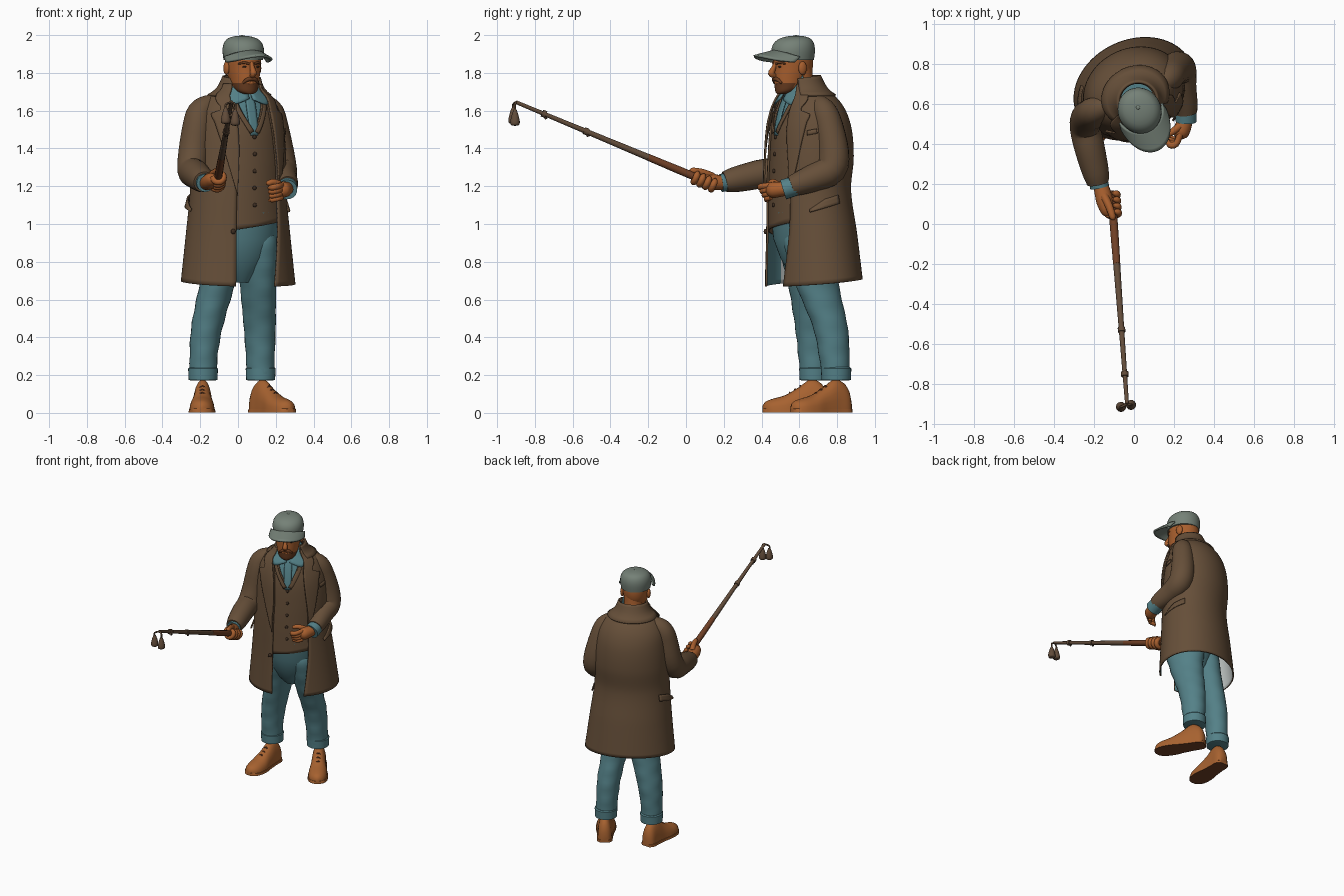
import bpy, bmesh, math
from mathutils import Vector

if "Cube" in bpy.data.objects:
    bpy.data.objects.remove(bpy.data.objects["Cube"])
V, pi = Vector, math.pi
YAW = math.radians(25)
C, S = math.cos(YAW), math.sin(YAW)

def mat(name, r, g, b):
    lin = lambda c: ((c / 255 + 0.055) / 1.055) ** 2.4
    m = bpy.data.materials.new(name)
    m.diffuse_color = (lin(r), lin(g), lin(b), 1)
    m.use_nodes = True
    m.node_tree.nodes["Principled BSDF"].inputs["Base Color"].default_value = m.diffuse_color
    return m
COAT = mat("coat brown", 102, 79, 57)
TEAL = mat("teal cloth", 84, 129, 136)
SKIN = mat("skin", 168, 95, 46)
SHOE = mat("tan leather", 167, 98, 48)
CAP = mat("cap grey green", 117, 129, 119)
BEARD = mat("beard brown", 104, 60, 32)
DARK = mat("dark brown", 62, 46, 34)
ROD = mat("rod brown", 98, 76, 58)
GRIP = mat("grip red brown", 112, 64, 38)
LINING = mat("lining grey", 196, 202, 200)

# ---------- helpers ----------
def key(K, x):
    """Smooth interpolation of rows (x, a, b, ...)."""
    x = min(max(x, K[0][0]), K[-1][0])
    i = next(i for i in range(len(K) - 1) if x <= K[i + 1][0])
    h = K[i + 1][0] - K[i][0]
    t = (x - K[i][0]) / h
    def slope(n, k):
        lo, hi = max(n - 1, 0), min(n + 1, len(K) - 1)
        return (K[hi][k] - K[lo][k]) / (K[hi][0] - K[lo][0])
    return [(2*t**3 - 3*t*t + 1) * K[i][k] + (t**3 - 2*t*t + t) * h * slope(i, k)
            + (3*t*t - 2*t**3) * K[i + 1][k] + (t**3 - t*t) * h * slope(i + 1, k)
            for k in range(1, len(K[0]))]

def finish(name, bm, *mats, recalc=True):
    if recalc:
        bmesh.ops.recalc_face_normals(bm, faces=bm.faces)
    me = bpy.data.meshes.new(name)
    bm.to_mesh(me)
    bm.free()
    ob = bpy.data.objects.new(name, me)
    bpy.context.collection.objects.link(ob)
    for m in mats:
        me.materials.append(m)
    bpy.ops.object.select_all(action='DESELECT')
    ob.select_set(True)
    bpy.context.view_layer.objects.active = ob
    bpy.ops.object.shade_smooth_by_angle(angle=math.radians(45))
    return ob

def loft(name, rings, *mats, rule=None):
    bm = bmesh.new()
    R = [[bm.verts.new(p) for p in r] for r in rings]
    n = len(R[0])
    for a, b in zip(R, R[1:]):
        for i in range(n):
            f = bm.faces.new((a[i], a[(i + 1) % n], b[(i + 1) % n], b[i]))
            if rule:
                f.material_index = rule(f.calc_center_median())
    bm.faces.new(R[0])
    bm.faces.new(R[-1])
    return finish(name, bm, *mats)

def ellipse(z, a, b, cx, cy, yaw=True, n=36):
    c, s = (C, S) if yaw else (1, 0)
    return [V((cx + c*a*math.sin(t) + s*b*math.cos(t), cy + s*a*math.sin(t) - c*b*math.cos(t), z))
            for t in (2*pi*i/n for i in range(n))]

def tube(name, pts, m, n=14):
    """Round tube through (x, y, z, radius) points."""
    K = [(i, *p) for i, p in enumerate(pts)]
    steps = (len(pts) - 1) * 3
    P = [key(K, i / 3) for i in range(steps + 1)]
    rings, side, old = [], None, None
    for i, p in enumerate(P):
        d = (V(P[min(i + 1, steps)][:3]) - V(P[max(i - 1, 0)][:3])).normalized()
        side = d.orthogonal().normalized() if side is None else old.rotation_difference(d) @ side
        old = d
        up = d.cross(side)
        rings.append([V(p[:3]) + max(p[3], .002) * (side * math.cos(t) + up * math.sin(t))
                      for t in (2*pi*k/n for k in range(n))])
    return loft(name, rings, m)

def ball(name, pos, size, m):
    bm = bmesh.new()
    bmesh.ops.create_uvsphere(bm, u_segments=14, v_segments=8, radius=1)
    for v in bm.verts:
        x, y, z = v.co.x*size[0], v.co.y*size[1], v.co.z*size[2]
        v.co = V(pos) + V((C*x - S*y, S*x + C*y, z))
    return finish(name, bm, m)

def sheet(name, f, nu, nv, thick, *mats, rule=None):
    """Thickened grid from a function of u, v in 0..1; material slots come in outer, inner pairs."""
    bm = bmesh.new()
    G = [[bm.verts.new(f(i/nu, j/nv)) for j in range(nv + 1)] for i in range(nu + 1)]
    for i in range(nu):
        for j in range(nv):
            q = bm.faces.new((G[i][j], G[i+1][j], G[i+1][j+1], G[i][j+1]))
            if rule:
                q.material_index = rule(i/nu, q.calc_center_median().z)
    ob = finish(name, bm, *mats, recalc=False)
    md = ob.modifiers.new("thickness", 'SOLIDIFY')
    md.thickness, md.offset, md.material_offset = thick, -1, min(len(mats) - 1, 1)
    return ob

# ---------- torso surface: z, half width, half depth, centre ----------
BODY = [(.64, .320, .250, 0, .68), (.95, .285, .230, 0, .665), (1.18, .262, .215, 0, .65),
        (1.35, .262, .220, 0, .66), (1.5, .250, .210, 0, .66), (1.6, .226, .183, 0, .655),
        (1.67, .178, .146, .005, .645), (1.715, .118, .108, .012, .63), (1.8, .083, .084, .02, .613)]
def surf(t, z, off=0):
    a, b, cx, cy = key(BODY, z)
    u, v = (a + off) * math.sin(t), -(b + off) * math.cos(t)
    return V((cx + C*u - S*v, cy + S*u + C*v, z))
OPEN = [(.64, .38, .33), (1.0, .39, .55), (1.2, .38, .60), (1.45, .37, .50),
        (1.6, .46, .50), (1.71, .75, .70), (1.8, .95, .90)]

# coat with open front; the inside is brown and teal near the front edges, grey behind
def coat(u, v):
    t = .33 + u * (2*pi - .71)
    z0 = .69 - .022 * math.cos(t)
    z = z0 + (1.77 - z0) * v
    l, r = key(OPEN, z)
    return surf(r + u * (2*pi - l - r), z)
sheet("coat", coat, 64, 44, .01, COAT, LINING, COAT, TEAL, COAT, COAT,
      rule=lambda u, z: 0 if .18 < u < .82 and z < 1.0 else 2 if z < 1.0 else 4)
sheet("coat_collar", lambda u, v: surf(.85 + u*(2*pi - 1.7), 1.685 + (.085 + .02*math.sin(pi*u))*v, .016 - .004*v), 40, 6, .012, COAT)

# lapels, pocket flaps
WIDTH = [(1.15, 0), (1.35, .25), (1.54, .5), (1.59, .56), (1.605, .3), (1.66, .45), (1.75, .5)]
for side, k in (("right", -1), ("left", 1)):
    def lapel(u, v, k=k):
        z = 1.15 + .59 * v
        e = key(OPEN, z)[0 if k < 0 else 1] - .01
        return surf(k * (e + u * max(key(WIDTH, z)[0], 0)), z, .011)
    sheet(side + "_lapel", lapel, 8, 30, .009, COAT)
    t0 = 1.05 if k > 0 else 1.5
    sheet(side + "_pocket_flap", lambda u, v: surf(k*(t0 + .75*u), 1.065 + .045*u + .045*v*(.3 + .7*min(1, 2*u)), .014 - .008*v), 10, 3, .008, COAT)
sheet("breast_pocket", lambda u, v: surf(.98 + .24*u, 1.47 + .01*u + .025*v, .008), 5, 2, .006, COAT)

# shirt, waistcoat, necktie, shirt collar
loft("shirt", [[surf(2*pi*i/36, 1.3 + .435*j/16, -.022) for i in range(36)] for j in range(17)], TEAL)
def vest(u, v):
    t = -1 + 2*u
    lo, hi = .985 + .04*t, min(1.49 + .42*abs(t), 1.66)
    return surf(t, lo + (hi - lo)*v, -.010)
sheet("waistcoat", vest, 32, 24, .008, COAT)
for k in (-1, 1):
    sheet("waistcoat_neck_edge", lambda u, v: surf(k*(.02 + .4*v + .09*u), 1.49 + .165*v - .012*u, -.003), 3, 10, .006, COAT)
    sheet("shirt_collar", lambda u, v: surf(k*(.06 + 1.1*u), 1.675 - .045*(1-abs(2*u-.7)) + (.08 + .02*u)*v, .003 - .012*v), 8, 5, .008, TEAL)
sheet("necktie", lambda u, v: surf((u - .5)*(.18 + .12*v), 1.47 + .23*v, -.008), 4, 10, .008, TEAL)
for i in range(5):
    ball("waistcoat_button", surf(0, 1.1 + .09*i, -.008), (.011, .007, .011), DARK)
ball("coat_button", surf(-.45, .96, .004), (.014, .009, .014), DARK)

# trousers
loft("trouser_top", [ellipse(z, a, b, cx, .645) for z, a, b, cx in
                     ((.69, .05, .06, .01), (.74, .10, .10, .01), (.82, .16, .142, .02), (.92, .20, .178, .02), (1.06, .22, .192, .02))], TEAL)
LEGS = {"right": [(.16, .070, .072, -.185, .68), (.3, .074, .080, -.182, .675), (.45, .083, .094, -.165, .672),
                  (.7, .095, .118, -.105, .655), (.92, .10, .15, -.055, .635), (1.0, .07, .12, -.03, .64)],
        "left": [(.16, .070, .072, .12, .795), (.3, .075, .082, .118, .785), (.45, .082, .094, .115, .765),
                 (.7, .092, .122, .105, .69), (.92, .105, .15, .095, .66), (1.0, .07, .11, .08, .66)]}
for side, K in LEGS.items():
    rings = []
    for j in range(31):
        z = .18 + .82*j/30
        a, b, cx, cy = key(K, z)
        w = .002 * math.sin(z*55)      # soft cloth folds
        rings.append(ellipse(z, a + w, b - w, cx, cy, side == "left", 28))
    loft(side + "_leg", rings, TEAL)
    a, b, cx, cy = K[0][1:]
    loft(side + "_cuff", [ellipse(z, a + d, b + d, cx, cy, side == "left", 28) for z, d in
                          ((.172, -.004), (.175, .006), (.235, .009), (.242, .002))], TEAL)

# shoes: fraction of length, half width, height
FOOT = [(0, .026, .07), (.06, .046, .13), (.25, .050, .165), (.45, .056, .122),
        (.65, .066, .082), (.85, .060, .062), (.96, .038, .046), (1, .012, .026)]
for side, heel, toe in (("right", (-.185, .75), (-.193, .405)), ("left", (.085, .865), (.278, .56))):
    h, t = V((*heel, 0)), V((*toe, 0))
    d = (t - h).normalized()
    w = V((-d.y, d.x, 0))
    def section(s, sole):
        a, z = key(FOOT, s)
        a, z, power, base = (a + .005, .022, .2, .003) if sole else (a, z, .8, .012)
        return [h + (t-h)*s + w*a*math.cos(q) + V((0, 0, z*max(math.sin(q), 0)**power + base))
                for q in (2*pi*k/24 for k in range(24))]
    loft(side + "_shoe", [section(i/24, False) for i in range(25)], SHOE)
    loft(side + "_sole", [section(i/24, True) for i in range(25)], SHOE, GRIP, rule=lambda p: int(p.z < .01))
    for s in (.42, .5, .58):
        a, z = key(FOOT, s)
        p, q = h + (t-h)*s + V((0, 0, z*.9)), w*a*.5
        tube(side + "_lace", [(*(p - q), .004), (*(p + V((0, 0, z*.13 + .01))), .005), (*(p + q), .004)], GRIP, 8)

# sleeves, shirt cuffs
tube("right_sleeve", [(-.09, .60, 1.665, .025), (-.15, .585, 1.632, .055), (-.198, .565, 1.592, .07), (-.215, .55, 1.52, .078), (-.234, .53, 1.38, .082),
                      (-.243, .48, 1.285, .078), (-.222, .38, 1.262, .076), (-.192, .26, 1.235, .067), (-.18, .205, 1.222, .055)], COAT, 22)
tube("left_sleeve", [(.09, .675, 1.665, .025), (.135, .70, 1.638, .05), (.173, .73, 1.595, .068), (.19, .755, 1.52, .076), (.214, .78, 1.38, .083),
                     (.23, .768, 1.29, .082), (.236, .69, 1.25, .076), (.256, .6, 1.215, .063), (.262, .555, 1.2, .054)], COAT, 22)
tube("right_shirt_cuff", [(-.182, .23, 1.224, .048), (-.172, .185, 1.217, .048)], TEAL, 18)
tube("left_shirt_cuff", [(.262, .58, 1.202, .052), (.26, .515, 1.182, .054)], TEAL, 18)

# fishing rod
A, B = V((-.113, .16, 1.203)), V((-.035, -.9, 1.645))
D = (B - A).normalized()
at = lambda s: A.lerp(B, s)
tube("rod_grip", [(*at(0), .019), (*at(.15), .021), (*at(.34), .0185)], GRIP, 12)
tube("rod", [(*at(.34), .018), (*at(.65), .014), (*at(1), .010)], ROD, 12)
for s in (.65, .86):
    tube("rod_ring", [(*at(s - .01), .019), (*at(s + .01), .019)], ROD, 10)
    tube("rod_guide", [(*at(s), .007), (*(at(s) + V((0, .012, -.028))), .007)], DARK, 8)
for x, y, drop in ((-.065, -.915, 0), (-.015, -.905, .01)):
    tube("hanging_line", [(*B, .006), (x, y, 1.632, .006), (x, y, 1.60 - drop, .006)], ROD, 8)
    tube("float", [(x, y, 1.615 - drop, .008), (x, y, 1.59 - drop, .017), (x, y, 1.555 - drop, .025), (x, y, 1.535 - drop, .022), (x, y, 1.53 - drop, .004)], ROD)

# right hand gripping the rod
tube("right_palm", [(-.172, .21, 1.215, .036), (-.16, .17, 1.22, .04), (-.145, .11, 1.228, .043), (-.135, .06, 1.238, .03), (-.13, .04, 1.245, .01)], SKIN)
e1 = V((1, 0, 0)) - D * D.x
e1.normalize()
e2 = D.cross(e1)
for i in range(4):
    c = at(.015 + .029*i)
    arc = [c + .029*(e1*math.cos(q) + e2*math.sin(q)) for q in (pi + k*pi/3.4 for k in range(6))]
    tube("right_finger", [(*p, .017 if k < 5 else .008) for k, p in enumerate(arc)], SKIN, 10)
tube("right_thumb", [(-.15, .14, 1.25, .022), (-.125, .09, 1.272, .019), (-.107, .035, 1.283, .016), (-.104, .02, 1.284, .005)], SKIN, 10)

# left hand, half closed
tube("left_palm", [(.26, .55, 1.19, .034), (.252, .505, 1.185, .04), (.232, .455, 1.18, .042), (.222, .43, 1.18, .02)], SKIN)
for i in range(4):
    z, r = 1.205 - .022*i, .016 - .001*i
    tube("left_finger", [(.232, .45, z, r), (.21, .40 + .008*i, z - .006, r), (.18, .395 + .012*i, z - .012, r), (.165, .42, z - .014, r*.6)], SKIN, 10)
tube("left_thumb", [(.23, .49, 1.205, .02), (.19, .46, 1.222, .017), (.16, .445, 1.215, .014), (.152, .44, 1.21, .004)], SKIN, 10)

# head: z, half width, half depth, forward shift
HX, HY = .028, .567
H = lambda u, f, z: V((HX + C*u + S*f, HY + S*u - C*f, z))
HEAD = [(1.688, .022, .024, .068), (1.70, .050, .048, .05), (1.73, .068, .075, .027), (1.77, .078, .096, .01),
        (1.82, .087, .106, 0), (1.88, .089, .108, 0), (1.94, .075, .09, 0)]
def whiskers(p):
    d = p - V((HX, HY, 0))
    f = d.x*S - d.y*C
    return int(f > .025 and p.z < 1.75)
rings = []
for j in range(31):
    z = 1.688 + .252*j/30
    a, b, f = key(HEAD, z)
    rings.append(ellipse(z, a, b, HX + S*f, HY - C*f, n=48))
loft("head", rings, SKIN, BEARD, rule=whiskers)
tube("neck", [(.01, .63, 1.66, .07), (.018, .61, 1.74, .066), (.025, .60, 1.83, .068)], SKIN, 20)
tube("nose", [(*H(0, .098, 1.86), .010), (*H(0, .114, 1.825), .013), (*H(0, .127, 1.797), .018), (*H(0, .106, 1.783), .012)], SKIN)
tube("moustache", [(*H(-.045, .088, 1.746), .006), (*H(-.02, .103, 1.766), .011), (*H(.02, .103, 1.766), .011), (*H(.045, .088, 1.746), .006)], BEARD, 10)
tube("lower_lip", [(*H(-.02, .096, 1.747), .005), (*H(0, .101, 1.746), .007), (*H(.02, .096, 1.747), .005)], SKIN, 8)
for k in (-1, 1):
    ball("ear", H(.093*k, -.012, 1.825), (.014, .024, .036), SKIN)
    ball("eye", H(.036*k, .095, 1.832), (.013, .007, .005), DARK)
    tube("eyebrow", [(*H(.014*k, .106, 1.848), .006), (*H(.04*k, .097, 1.854), .007), (*H(.066*k, .076, 1.848), .004)], BEARD, 8)

# cap
CROWN = [(1.87, .103, .112), (1.91, .108, .117), (1.95, .103, .111), (1.98, .080, .086), (1.993, .045, .05), (1.997, .012, .014)]
loft("cap_crown", [ellipse(z, *key(CROWN, z), HX - S*k, HY + C*k, n=40) for z, k in
                   ((1.868, 0), (1.89, 0), (1.91, 0), (1.93, .001), (1.95, .003), (1.965, .006), (1.975, .009), (1.983, .012), (1.99, .015), (1.994, .017), (1.997, .018))], CAP)
ball("cap_button", H(0, -.018, 1.995), (.011, .011, .005), CAP)
def brim(u, v):
    q = (u - .5) * 2.9
    return H(.110*math.sin(q)*(1 + .06*v), .10*math.cos(q) + v*.118*math.cos(q)**.6, 1.912 - .028*v - .03*math.sin(q)**2)
sheet("cap_brim", brim, 24, 6, .012, CAP)
